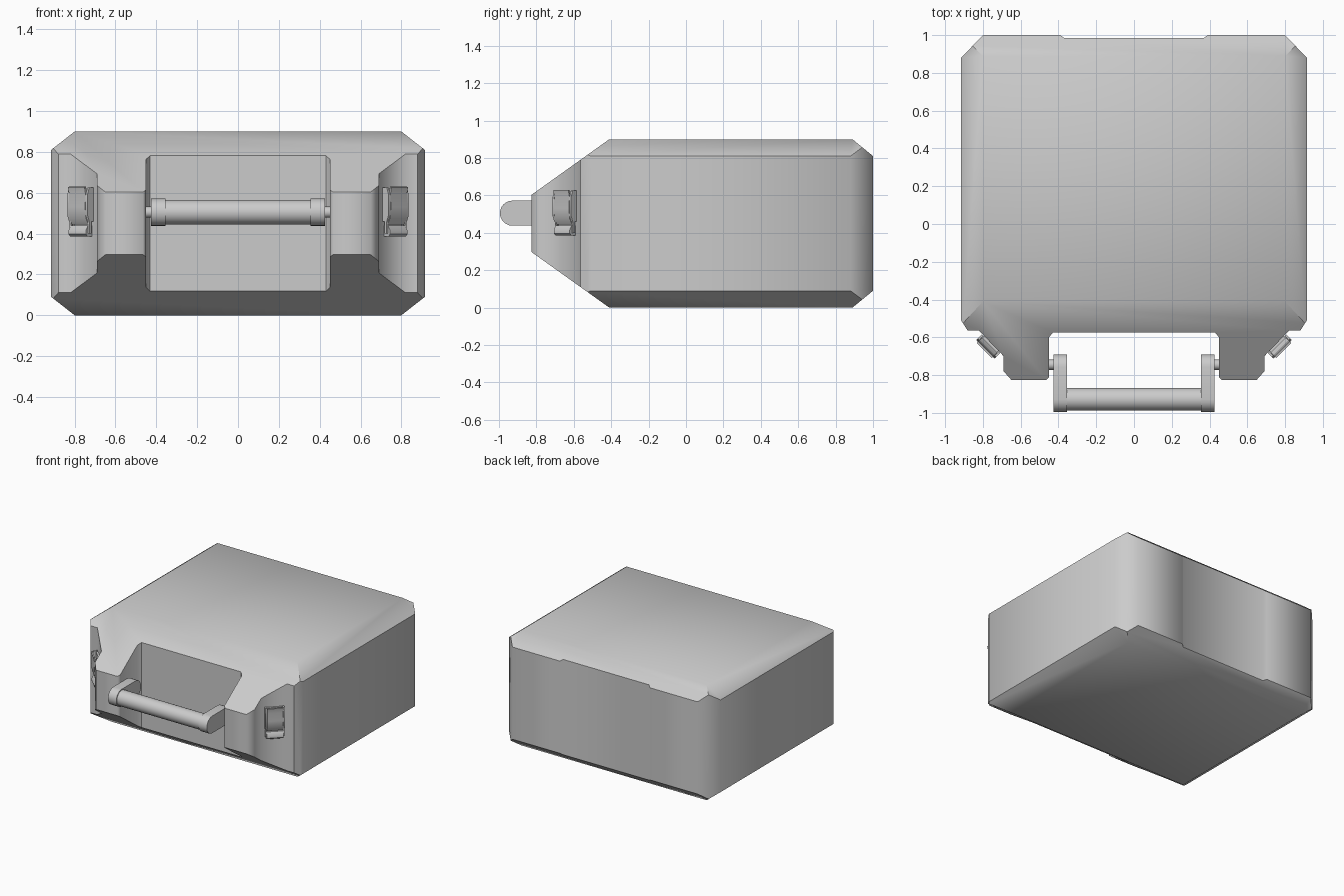
import bpy, bmesh, math
from mathutils import Matrix, Vector

if "Cube" in bpy.data.objects:
    bpy.data.objects.remove(bpy.data.objects["Cube"])


def prism(bm, pts, axis, a, b, mat=Matrix()):
    """Extrude a 2D profile along an axis from a to b."""
    def at(p, t):
        v = {'x': (t, p[0], p[1]), 'y': (p[0], t, p[1]), 'z': (p[0], p[1], t)}[axis]
        return mat @ Vector(v)
    lo = [bm.verts.new(at(p, a)) for p in pts]
    hi = [bm.verts.new(at(p, b)) for p in pts]
    n = len(pts)
    bm.faces.new(lo[::-1])
    bm.faces.new(hi)
    for i in range(n):
        j = (i + 1) % n
        bm.faces.new((lo[i], lo[j], hi[j], hi[i]))


def finish(name, bm, mirror=False, angle=35):
    bmesh.ops.recalc_face_normals(bm, faces=bm.faces)
    me = bpy.data.meshes.new(name)
    bm.to_mesh(me)
    bm.free()
    ob = bpy.data.objects.new(name, me)
    bpy.context.collection.objects.link(ob)
    bpy.ops.object.select_all(action='DESELECT')
    ob.select_set(True)
    bpy.context.view_layer.objects.active = ob
    if mirror:
        ob.modifiers.new("Mirror", 'MIRROR').use_mirror_merge = False
        bpy.ops.object.modifier_apply(modifier="Mirror")
    if angle:
        bpy.ops.object.shade_smooth_by_angle(angle=math.radians(angle))
    return ob


def solid(name, pts, axis, a, b, **kw):
    bm = bmesh.new()
    prism(bm, pts, axis, a, b)
    return finish(name, bm, **kw)


def arc(cy, cz, r, a0, a1, n):
    return [(cy + r * math.cos(math.radians(a0 + (a1 - a0) * i / n)),
             cz + r * math.sin(math.radians(a0 + (a1 - a0) * i / n))) for i in range(n + 1)]


def rect(y0, z0, y1, z1):
    return [(y0, z0), (y1, z0), (y1, z1), (y0, z1)]


# case body: plan outline intersected with side and front profiles
half = [(0.37, 0.985), (0.39, 1.0), (0.8, 1.0), (0.915, 0.88), (0.915, -0.51),
        (0.88, -0.565), (0.82, -0.565), (0.69, -0.70), (0.69, -0.78),
        (0.65, -0.825), (0.465, -0.825), (0.45, -0.81), (0.45, -0.6), (0.43, -0.575)]
plan = half + [(-x, y) for x, y in reversed(half)]
side = [(-0.90, 0.25), (-0.90, 0.65), ]
side = [(-0.97, 0.2), (-0.41, -0.2), (0.0, 0.0)]
top_half = [(-0.97, 0.5), (-0.41, 0.9), (0.89, 0.9), (1.05, 0.769)]
side = top_half + [(y, 0.9 - z) for y, z in reversed(top_half)]
front_half = [(0.7, 0.978), (0.965, 0.771), (0.965, 0.129), (0.7, -0.078)]
front = front_half + [(-x, z) for x, z in reversed(front_half)]

body = solid("case_body", plan, 'z', -0.3, 1.3, angle=0)
for nm, pts, ax in (("side_cutter", side, 'x'), ("front_cutter", front, 'y')):
    cutter = solid(nm, pts, ax, -1.4, 1.4, angle=0)
    cutter.hide_render = True
    mod = body.modifiers.new(nm, 'BOOLEAN')
    mod.operation, mod.solver, mod.object = 'INTERSECT', 'EXACT', cutter
    bpy.context.view_layer.objects.active = body
    bpy.ops.object.modifier_apply(modifier=nm)
    bpy.data.objects.remove(cutter)
bpy.ops.object.select_all(action='DESELECT')
body.select_set(True)
bpy.context.view_layer.objects.active = body
bpy.ops.object.shade_smooth_by_angle(angle=math.radians(50))

# carry handle: grip, rounded arms and pivot pins
HZ = 0.505
solid("handle_grip", arc(-0.928, HZ, 0.06, 0, 345, 23), 'x', -0.365, 0.365)
arm = arc(-0.928, HZ, 0.067, 270, 90, 12) + arc(-0.757, HZ, 0.067, 90, -90, 12)
solid("handle_arm", arm, 'x', 0.355, 0.427, mirror=True)
solid("handle_pin", arc(-0.745, HZ, 0.027, 0, 337.5, 15), 'x', 0.42, 0.47, mirror=True)

# latches on the angled front corners
place = Matrix.Translation((0.757, -0.634, 0)) @ Matrix.Rotation(math.radians(45), 4, 'Z')


def latch_part(name, pieces):
    bm = bmesh.new()
    for pts, a, b in pieces:
        prism(bm, pts, 'x', a, b, place)
    finish(name, bm, mirror=True)


latch_part("latch_base", [(rect(0.01, 0.40, -0.012, 0.62), -0.055, 0.055)])
cheek = [(0.0, 0.46), (-0.03, 0.46), (-0.042, 0.49), (-0.042, 0.59), (-0.03, 0.625), (0.0, 0.625)]
latch_part("latch_cheek", [(cheek, s * 0.058, s * 0.07) for s in (-1, 1)])
lever = [(-0.022, 0.445), (-0.040, 0.475), (-0.046, 0.53), (-0.042, 0.59), (-0.050, 0.628),
         (-0.040, 0.630), (-0.032, 0.59), (-0.036, 0.53), (-0.030, 0.48), (-0.012, 0.45)]
latch_part("latch_lever", [(lever, -0.057, 0.057)])
hook = [(0.0, 0.385), (-0.03, 0.385), (-0.043, 0.397), (-0.043, 0.415), (-0.028, 0.44), (0.0, 0.44)]
latch_part("latch_hook", [(hook, -0.06, 0.06)]
           + [(rect(-0.012, 0.40, -0.027, 0.48), s * 0.06, s * 0.068) for s in (-1, 1)])
